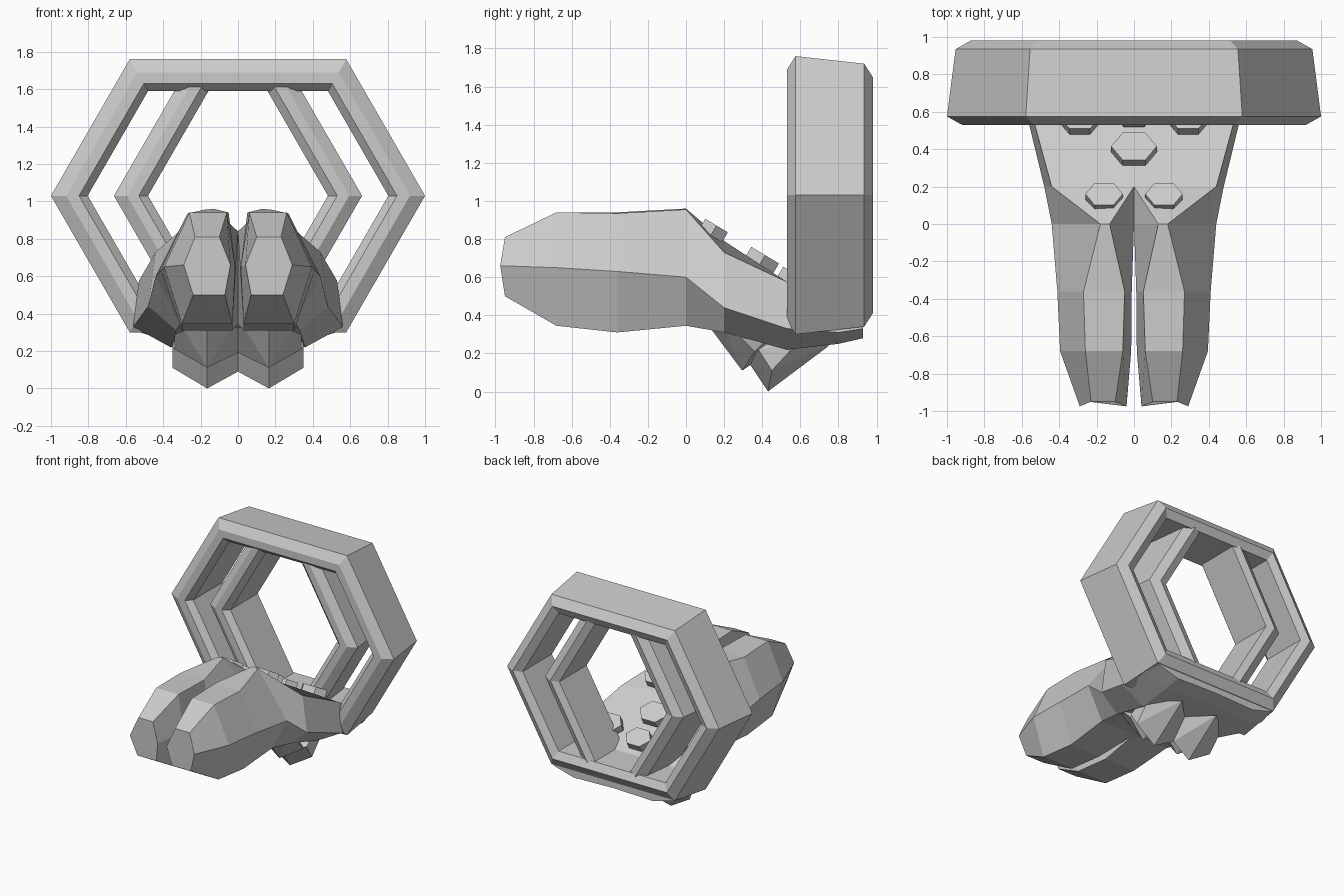
import bpy, bmesh, math
from mathutils import Vector, Matrix

if "Cube" in bpy.data.objects:
    bpy.data.objects.remove(bpy.data.objects["Cube"])


def finish(name, bm):
    bmesh.ops.recalc_face_normals(bm, faces=bm.faces)
    me = bpy.data.meshes.new(name)
    bm.to_mesh(me)
    bm.free()
    ob = bpy.data.objects.new(name, me)
    bpy.context.collection.objects.link(ob)
    return ob


def loft(name, rings, cyclic=False):
    """Skin a row of equal-length point rings."""
    bm = bmesh.new()
    vs = [[bm.verts.new(p) for p in r] for r in rings]
    n, m = len(rings), len(rings[0])
    for i in range(n if cyclic else n - 1):
        a, b = vs[i], vs[(i + 1) % n]
        for j in range(m):
            k = (j + 1) % m
            bm.faces.new((a[j], a[k], b[k], b[j]))
    if not cyclic:
        bm.faces.new(vs[0])
        bm.faces.new(vs[-1])
    return finish(name, bm)


def hull(name, pts):
    bm = bmesh.new()
    for p in pts:
        bm.verts.new(p)
    res = bmesh.ops.convex_hull(bm, input=bm.verts)
    junk = {v for v in res["geom_interior"] if isinstance(v, bmesh.types.BMVert)}
    bmesh.ops.delete(bm, geom=list(junk), context='VERTS')
    bmesh.ops.dissolve_limit(bm, angle_limit=0.02, verts=bm.verts, edges=bm.edges)
    return finish(name, bm)


# Hexagonal hoops: profile of (depth y, inward offset) swept round a stretched hexagon
def hoop(name, w, h, profile):
    rings = []
    for y, d in profile:
        xs = w - d / 0.866
        xt = xs - (h - d) * 0.577
        z = h - d
        rings.append([(x, y, 1.03 + zz) for x, zz in
                      ((xs, 0), (xt, z), (-xt, z), (-xs, 0), (-xt, -z), (xt, -z))])
    loft(name, rings, cyclic=True)


hoop("outer_hoop", 1.0, 0.73, [(.53, .07), (.575, 0), (.935, .04), (.98, .11),
                               (.95, .17), (.575, .17), (.53, .13)])
hoop("inner_hoop", 0.675, 0.728, [(.55, .07), (.59, .01), (.92, .045), (.96, .11),
                                  (.94, .168), (.59, .168), (.55, .125)])

# Twin-lobed body: each half is a six-sided loft
# (y, then x,z of inner top, outer top, side, outer bottom, inner bottom, inner side)
sections = [
    (-.95, (.10, .81), (.23, .81), (.29, .66), (.24, .50), (.07, .50), (.04, .66)),
    (-.68, (.06, .94), (.26, .94), (.395, .65), (.30, .345), (.03, .345), (.015, .65)),
    (-.36, (.05, .94), (.27, .935), (.41, .63), (.30, .31), (.03, .31), (.012, .64)),
    (.00, (.13, .96), (.18, .955), (.44, .60), (.31, .345), (0, .345), (0, .84)),
    (.20, (0, .79), (.44, .73), (.48, .44), (.33, .31), (0, .33), (0, .60)),
    (.53, (0, .54), (.53, .575), (.56, .33), (.36, .22), (0, .24), (0, .40)),
    (.80, (0, .42), (.53, .42), (.56, .31), (.36, .25), (0, .27), (0, .35)),
    (.93, (0, .40), (.52, .40), (.54, .33), (.36, .28), (0, .29), (0, .35)),
]
for side, s in (("left", -1), ("right", 1)):
    rings = []
    for i, sec in enumerate(sections):
        ring = [(s * x, sec[0], z) for x, z in sec[1:]]
        if i == 0:  # blunt nose bulges at mid height
            ring[2] = (ring[2][0], -.975, ring[2][2])
            ring[5] = (ring[5][0], -.975, ring[5][2])
        rings.append(ring)
    loft(side + "_body", rings)

    # Chevron feet: a front wedge and a rear block with a centre keel
    hull(side + "_front_wedge", [(s * x, y, z) for x, y, z in (
        (.165, .10, .37), (.165, .295, .11), (.34, .36, .21), (0, .36, .19),
        (.34, .17, .40), (0, .17, .38), (.165, .40, .18), (.165, .45, .3))])
    hull(side + "_foot", [(s * x, y, z) for x, y, z in (
        (.165, .33, .15), (.165, .43, 0), (.35, .38, .22), (.35, .45, .11),
        (0, .38, .20), (0, .45, .09), (.165, .57, .11), (.165, .75, .24),
        (.35, .58, .25), (0, .58, .24), (.34, .5, .30), (0, .5, .29))])


# Tilted hexagonal buttons on stalks
def hex_prism(name, r, squash, z0, z1, mat):
    loft(name, [[mat @ Vector((r * math.cos(math.radians(60 * k)),
                               r * squash * math.sin(math.radians(60 * k)), z))
                 for k in range(6)] for z in (z0, z1)])


buttons = [(-.16, .145, .845, .10), (.16, .145, .845, .10), (0, .40, .69, .122),
           (-.29, .56, .59, .11), (.29, .56, .59, .11), (0, .60, .56, .11)]
for i, (x, y, z, r) in enumerate(buttons):
    mat = Matrix.Translation((x, y, z)) @ Matrix.Rotation(math.radians(-31), 4, 'X')
    hex_prism(f"button_{i}", r, .8, -.03, .03, mat)
    hex_prism(f"button_stalk_{i}", r * .45, .8, -.12, -.02, mat)
